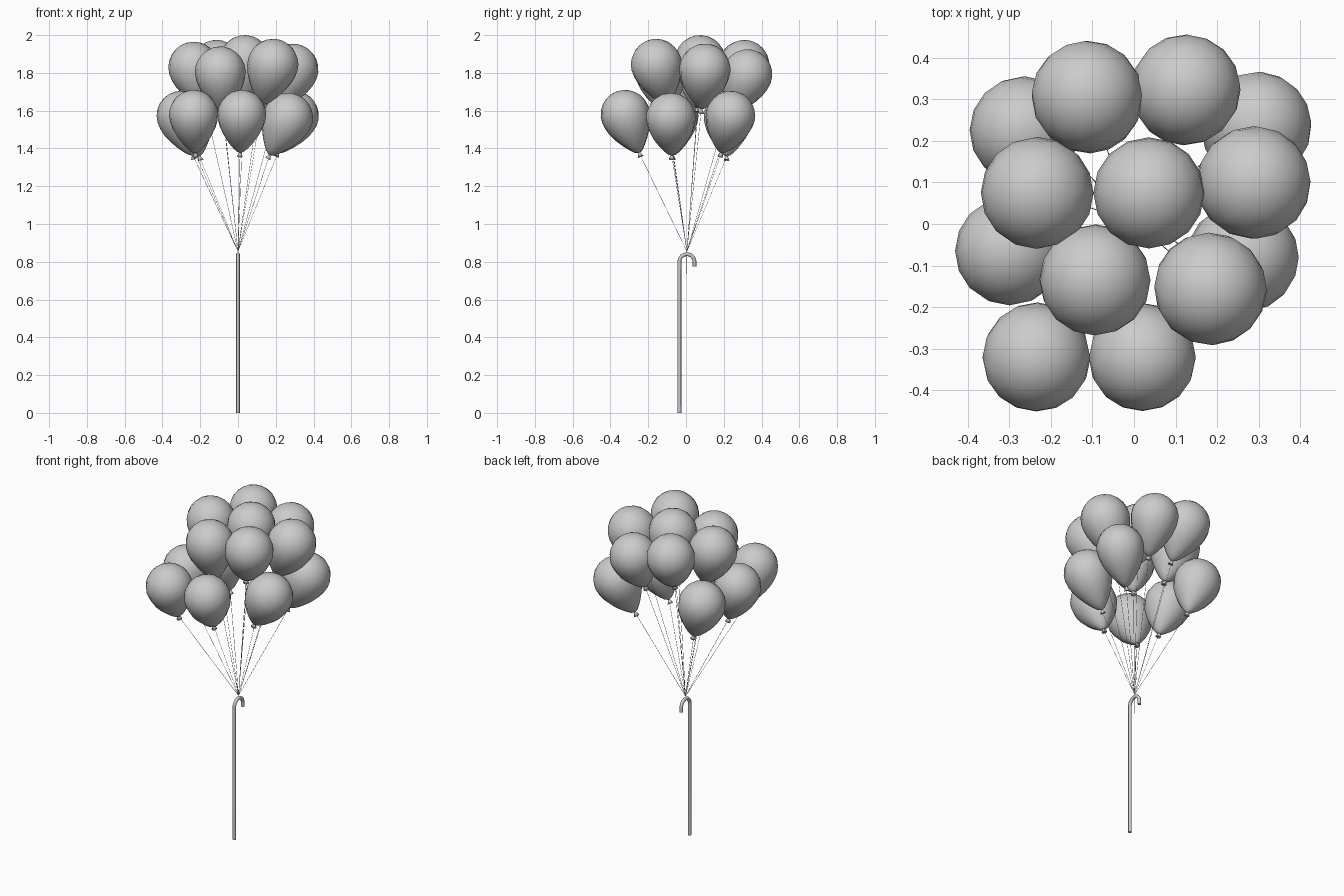
import bpy, math
from mathutils import Vector

if "Cube" in bpy.data.objects:
    bpy.data.objects.remove(bpy.data.objects["Cube"])

SIDES = 16
GATHER = Vector((0, 0.005, 0.855))

# Balloon half-profile (radius, height), in units of balloon radius
PROFILE = [(math.cos(math.radians(a)), math.sin(math.radians(a))) for a in range(75, -1, -15)]
PROFILE += [(.965, -.3), (.87, -.6), (.72, -.9), (.52, -1.2), (.32, -1.45), (.17, -1.6), (.04, -1.67)]
KNOT = [(.04, -1.66), (.07, -1.74), (.12, -1.84)]


def lathe(verts, faces, profile, top, bottom):
    """Spin a profile into a closed shape with pole vertices."""
    start = len(verts)
    for r, z in profile:
        for i in range(SIDES):
            a = 2 * math.pi * i / SIDES
            verts.append((r * math.cos(a), r * math.sin(a), z))
    for j in range(len(profile) - 1):
        for i in range(SIDES):
            a, b = start + j * SIDES, start + (j + 1) * SIDES
            k = (i + 1) % SIDES
            faces.append((a + i, b + i, b + k, a + k))
    verts += [(0, 0, top), (0, 0, bottom)]
    n = len(verts)
    last = start + (len(profile) - 1) * SIDES
    for i in range(SIDES):
        k = (i + 1) % SIDES
        faces.append((n - 2, start + i, start + k))
        faces.append((n - 1, last + k, last + i))


def tube(name, points, radius, res):
    cu = bpy.data.curves.new(name, 'CURVE')
    cu.dimensions = '3D'
    cu.bevel_depth = radius
    cu.bevel_resolution = res
    cu.use_fill_caps = True
    sp = cu.splines.new('POLY')
    sp.points.add(len(points) - 1)
    for p, co in zip(sp.points, points):
        p.co = (*co, 1)
    ob = bpy.data.objects.new(name, cu)
    bpy.context.collection.objects.link(ob)
    return ob


# Shared balloon mesh with flared knot
verts, faces = [], []
lathe(verts, faces, PROFILE, 1, -1.68)
lathe(verts, faces, KNOT, -1.65, -1.80)
mesh = bpy.data.meshes.new("balloon")
mesh.from_pydata(verts, [], faces)
mesh.shade_smooth()

# Balloons: centre x, y, top z, radius, tail x, tail y
BALLOONS = [
    # upper layer
    (-.113, .308, 1.975, .134, -.08, .22),
    (.125, .325, 1.925, .132, .10, .24),
    (.290, .100, 1.955, .136, .20, .08),
    (-.234, .075, 1.965, .135, -.17, .06),
    (.036, .075, 2.000, .134, .03, .065),
    (-.094, -.135, 1.940, .134, -.08, -.10),
    (.185, -.157, 1.980, .135, .125, -.10),
    # lower layer
    (-.265, .225, 1.700, .131, -.20, .215),
    (.297, .236, 1.705, .131, .20, .18),
    (-.300, -.065, 1.705, .131, -.235, -.07),
    (.265, -.080, 1.695, .132, .155, -.075),
    (-.235, -.322, 1.710, .130, -.225, -.24),
    (.020, -.322, 1.710, .129, .010, -.24),
]
for n, (x, y, top, r, tx, ty) in enumerate(BALLOONS, 1):
    centre = Vector((x, y, top - r))
    axis = (centre - Vector((tx, ty, top - .355))).normalized()
    ob = bpy.data.objects.new(f"balloon_{n}", mesh)
    ob.location = centre
    ob.scale = (r, r, r)
    ob.rotation_mode = 'QUATERNION'
    ob.rotation_quaternion = Vector((0, 0, 1)).rotation_difference(axis)
    bpy.context.collection.objects.link(ob)
    # String from knot to the hook
    tube(f"string_{n}", [centre - axis * r * 1.7, GATHER], .001, 0)

# Loose string end hanging inside the hook
tube("string_end", [GATHER, (0, .005, .735)], .0012, 0)

# Pole with a crook at the top
crook = [(0, .005 - .04 * math.cos(math.pi * i / 12), .80 + .04 * math.sin(math.pi * i / 12))
         for i in range(13)]
tube("hooked_pole", [(0, -.035, 0)] + crook + [(0, .045, .775)], .01, 2)
